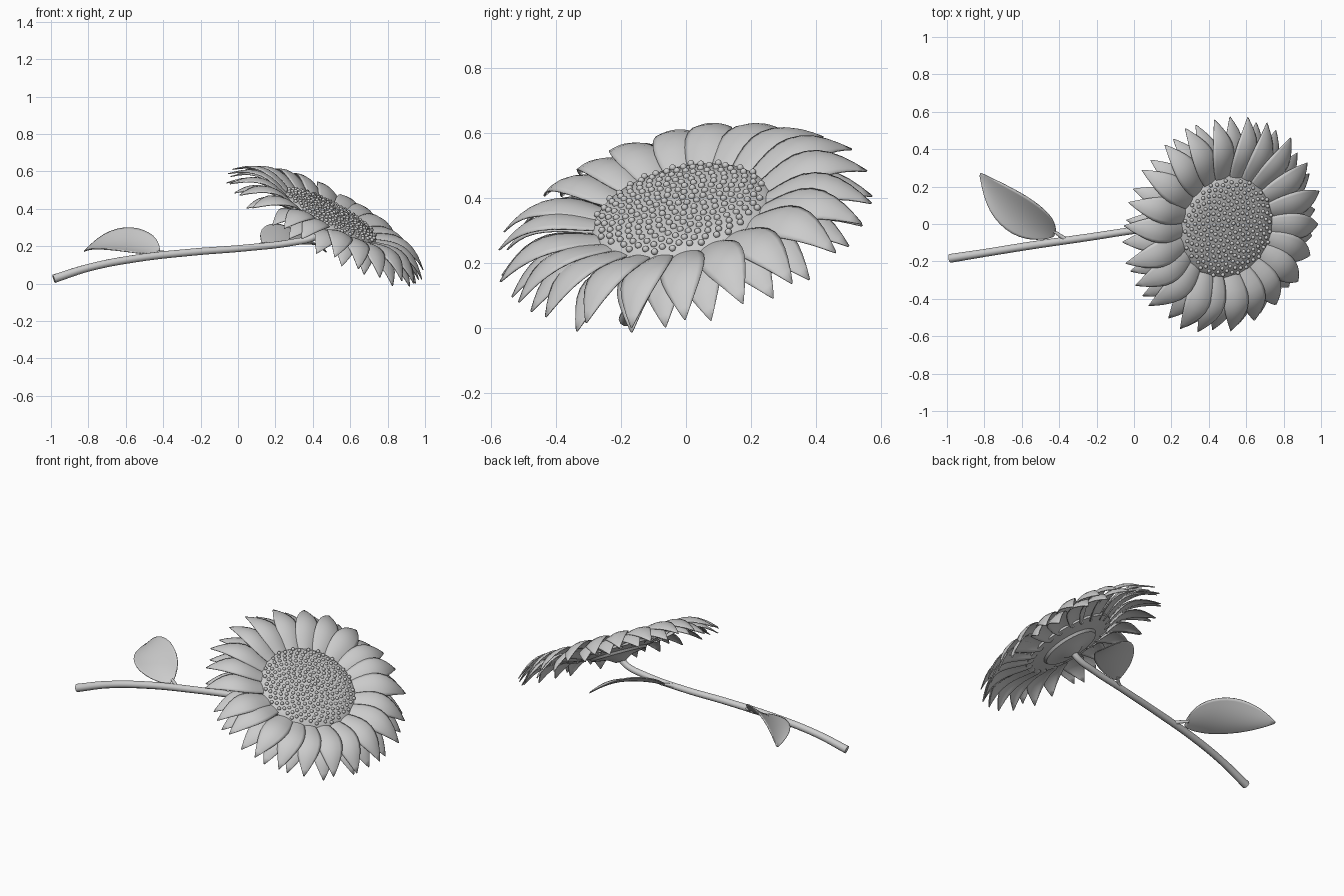
import bpy, bmesh, math, random
from mathutils import Vector, Matrix

if "Cube" in bpy.data.objects:
    bpy.data.objects.remove(bpy.data.objects["Cube"])

random.seed(4)
grey = bpy.data.materials.new("plain_grey")
grey.diffuse_color = (0.6, 0.6, 0.6, 1)
grey.use_nodes = True
grey.node_tree.nodes["Principled BSDF"].inputs["Base Color"].default_value = grey.diffuse_color

# Head frame: local z is the direction the flower faces
NORMAL = Vector((0.47, -0.22, 0.855)).normalized()
HEAD = (Matrix.Translation((0.505, -0.02, 0.375))
        @ Vector((0, 0, 1)).rotation_difference(NORMAL).to_matrix().to_4x4())


def finish(name, bm, matrix=None, subsurf=0, thickness=0, angle=50):
    bmesh.ops.recalc_face_normals(bm, faces=bm.faces)
    mesh = bpy.data.meshes.new(name)
    bm.to_mesh(mesh)
    bm.free()
    mesh.materials.append(grey)
    ob = bpy.data.objects.new(name, mesh)
    bpy.context.collection.objects.link(ob)
    if matrix:
        ob.matrix_world = matrix
    bpy.ops.object.select_all(action='DESELECT')
    ob.select_set(True)
    bpy.context.view_layer.objects.active = ob
    bpy.ops.object.shade_smooth_by_angle(angle=math.radians(angle))
    if subsurf:
        mod = ob.modifiers.new("round", 'SUBSURF')
        mod.levels = mod.render_levels = subsurf
    if thickness:
        mod = ob.modifiers.new("thick", 'SOLIDIFY')
        mod.thickness = thickness
        mod.offset = 0
    return ob


def add_grid(bm, rows):
    """Skin a list of point rows with quads."""
    vs = [[bm.verts.new(p) for p in row] for row in rows]
    for a, b in zip(vs, vs[1:]):
        for j in range(len(a) - 1):
            bm.faces.new((a[j], a[j + 1], b[j + 1], b[j]))


def tube(name, points, radius):
    """Round capped tube; points are (x, y, z, radius factor)."""
    cu = bpy.data.curves.new(name, 'CURVE')
    cu.dimensions = '3D'
    cu.bevel_depth = radius
    cu.bevel_resolution = 3
    cu.use_fill_caps = True
    cu.resolution_u = 6
    sp = cu.splines.new('BEZIER')
    sp.bezier_points.add(len(points) - 1)
    for bp, p in zip(sp.bezier_points, points):
        bp.co, bp.radius = p[:3], p[3]
        bp.handle_left_type = bp.handle_right_type = 'AUTO'
    cu.materials.append(grey)
    ob = bpy.data.objects.new(name, cu)
    bpy.context.collection.objects.link(ob)


# Flower disc: lathed dome with a stepped underside
bm = bmesh.new()
profile = [(0.001, 0.015), (0.1, 0.013), (0.2, 0.005), (0.265, -0.008), (0.28, -0.025),
           (0.275, -0.055), (0.17, -0.07), (0.16, -0.085), (0.07, -0.1), (0.03, -0.125), (0.001, -0.125)]
add_grid(bm, [[(r * math.cos(a), r * math.sin(a), z) for r, z in profile]
              for a in [math.tau * i / 48 for i in range(49)]])
bmesh.ops.remove_doubles(bm, verts=bm.verts, dist=0.0005)
finish("flower_disc", bm, HEAD, angle=40)

# Seeds in a sunflower spiral
bm = bmesh.new()
COUNT = 230
for i in range(COUNT):
    r = 0.268 * math.sqrt((i + 0.5) / COUNT)
    a = i * 2.39996
    z = 0.017 - 0.022 * (r / 0.268) ** 2
    bmesh.ops.create_icosphere(bm, subdivisions=2, radius=0.0105,
                               matrix=Matrix.Translation((r * math.cos(a), r * math.sin(a), z)))
finish("seeds", bm, HEAD)

# Petals: (radius, half width, height) stations along one petal
STATIONS = [(0.24, 0.036, -0.03), (0.31, 0.06, -0.002), (0.39, 0.074, 0.024), (0.47, 0.067, 0.018),
            (0.54, 0.038, -0.02), (0.6, 0.002, -0.078)]


def petal_ring(name, count, offset, drop, reach):
    bm = bmesh.new()
    for i in range(count):
        turn = Matrix.Rotation(math.tau * (i + offset) / count + random.uniform(-0.04, 0.04), 4, 'Z')
        size = reach * random.uniform(0.96, 1.0)
        lift = random.uniform(-0.008, 0.008)
        roll = random.uniform(0.08, 0.2)
        bend = random.uniform(-0.025, 0.025)
        rows = []
        for r, w, z in STATIONS:
            t = (r - 0.24) / 0.36
            rows.append([turn @ Vector((0.24 + (r - 0.24) * size, w * s + bend * t * t,
                                        z - drop + lift * t + w * (roll * s - 0.25 * s * s)))
                         for s in (-1, -0.5, 0, 0.5, 1)])
        add_grid(bm, rows)
    finish(name, bm, HEAD, subsurf=1, thickness=0.005, angle=60)


petal_ring("front_petals", 22, 0, 0, 1.0)
petal_ring("back_petals", 22, 0.5, 0.025, 0.96)

# Stem
tube("stem", [(-0.985, -0.184, 0.026, 1.12), (-0.8, -0.155, 0.085, 1), (-0.55, -0.115, 0.134, 1),
              (-0.25, -0.072, 0.168, 0.95), (0.05, -0.028, 0.192, 0.9), (0.3, -0.005, 0.222, 0.9),
              (0.41, 0.0, 0.25, 0.9), (0.46, 0.0, 0.29, 1)], 0.021)


# Leaves: skinned between a raised edge, a sagging midrib and a low edge
def leaf(name, high, low, sag):
    bm = bmesh.new()
    rows = []
    for i, (h, l) in enumerate(zip(high, low)):
        h, l = Vector(h), Vector(l)
        dip = Vector((0, 0, -sag * math.sin(math.pi * i / (len(high) - 1))))
        rows.append([h, h.lerp(l, 0.25) + dip * 0.75, h.lerp(l, 0.5) + dip, h.lerp(l, 0.75) + dip * 0.75, l])
    add_grid(bm, rows)
    finish(name, bm, subsurf=2, thickness=0.006, angle=60)


leaf("lower_leaf",
     [(-0.415, -0.03, 0.18), (-0.435, 0.045, 0.26), (-0.57, 0.15, 0.315), (-0.72, 0.225, 0.275), (-0.82, 0.275, 0.175)],
     [(-0.43, -0.07, 0.15), (-0.51, -0.09, 0.16), (-0.65, -0.07, 0.18), (-0.785, 0.06, 0.19), (-0.825, 0.255, 0.172)],
     0.025)
leaf("upper_leaf",
     [(0.125, 0.03, 0.22), (0.11, 0.12, 0.29), (0.19, 0.24, 0.335), (0.32, 0.29, 0.285), (0.47, 0.285, 0.17)],
     [(0.15, 0.01, 0.205), (0.24, 0.02, 0.21), (0.35, 0.07, 0.215), (0.44, 0.16, 0.21), (0.475, 0.27, 0.168)],
     0.02)

# Leaf stalks
tube("lower_stalk", [(-0.36, -0.088, 0.157, 1.3), (-0.395, -0.062, 0.166, 0.9), (-0.435, -0.035, 0.172, 0.7)], 0.011)
tube("upper_stalk", [(0.08, -0.025, 0.194, 1.3), (0.115, 0.0, 0.207, 0.9), (0.15, 0.035, 0.218, 0.7)], 0.011)
